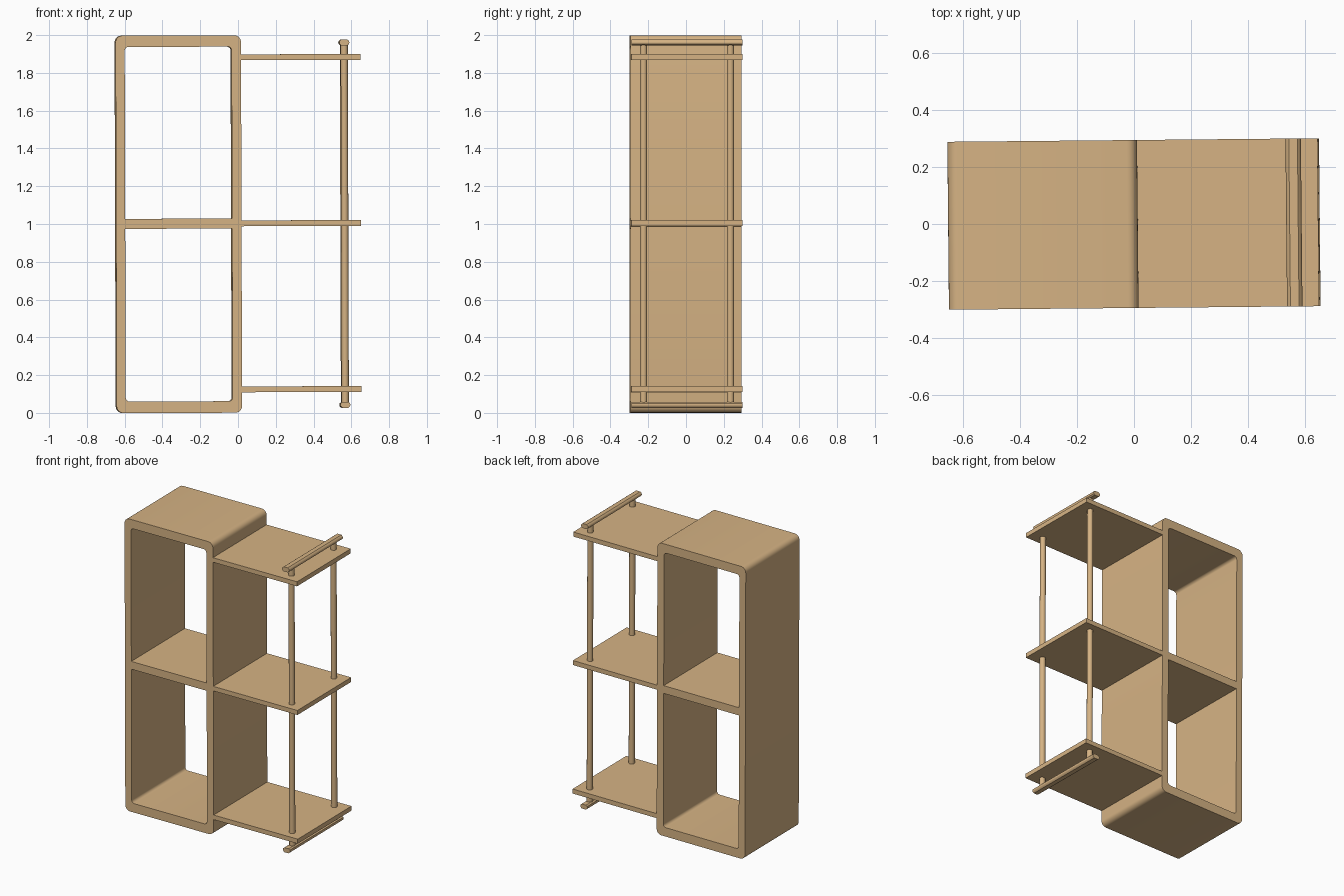
import bpy, bmesh, math
from mathutils import Matrix, Vector

if "Cube" in bpy.data.objects:
    bpy.data.objects.remove(bpy.data.objects["Cube"])

wood = bpy.data.materials.new("light_wood")
wood.diffuse_color = (0.67, 0.45, 0.23, 1)
wood.use_nodes = True
wood.node_tree.nodes["Principled BSDF"].inputs["Base Color"].default_value = wood.diffuse_color

D = 0.294  # half depth
# the whole unit stands very slightly turned and tilted
PIVOT = Vector((0, 0, 1))
TURN = (Matrix.Translation(PIVOT) @ Matrix.Rotation(0.0095, 4, 'Z')
        @ Matrix.Rotation(-0.003, 4, 'Y') @ Matrix.Translation(-PIVOT))


def finish(name, bm):
    bmesh.ops.recalc_face_normals(bm, faces=bm.faces)
    bm.transform(TURN)
    me = bpy.data.meshes.new(name)
    bm.to_mesh(me)
    bm.free()
    me.materials.append(wood)
    ob = bpy.data.objects.new(name, me)
    bpy.context.collection.objects.link(ob)
    bpy.ops.object.select_all(action='DESELECT')
    ob.select_set(True)
    bpy.context.view_layer.objects.active = ob
    bpy.ops.object.shade_smooth_by_angle(angle=math.radians(35))
    return ob


def box(name, x0, x1, z0, z1):
    bm = bmesh.new()
    m = (Matrix.Translation(((x0 + x1) / 2, 0, (z0 + z1) / 2))
         @ Matrix.Diagonal((x1 - x0, 2 * D, z1 - z0, 1)))
    bmesh.ops.create_cube(bm, size=1, matrix=m)
    finish(name, bm)


def rounded_rect(x0, x1, z0, z1, r, n=6):
    pts = []
    for i, (cx, cz) in enumerate([(x1 - r, z1 - r), (x0 + r, z1 - r),
                                  (x0 + r, z0 + r), (x1 - r, z0 + r)]):
        for k in range(n + 1):
            a = math.pi / 2 * (i + k / n)
            pts.append((cx + r * math.cos(a), cz + r * math.sin(a)))
    return pts


# rounded box frame, open front and back
bm = bmesh.new()
outer = rounded_rect(-0.648, 0.016, 0.001, 1.999, 0.036)
inner = rounded_rect(-0.600, -0.034, 0.062, 1.939, 0.02)
rings = [[bm.verts.new((x, y, z)) for x, z in pts]
         for pts, y in ((outer, -D), (outer, D), (inner, D), (inner, -D))]
for a in range(4):
    p, q = rings[a], rings[(a + 1) % 4]
    for i in range(len(p)):
        j = (i + 1) % len(p)
        bm.faces.new((p[i], p[j], q[j], q[i]))
finish("box_frame", bm)

# shelf inside the frame
box("inner_shelf", -0.600, -0.034, 0.976, 1.029)

# three side shelves
for label, z in (("bottom", 0.109), ("middle", 0.988), ("top", 1.867)):
    box(label + "_side_shelf", 0.016, 0.648, z, z + 0.031)

# round posts through the shelves
for label, y in (("front", -0.23), ("back", 0.23)):
    bm = bmesh.new()
    bmesh.ops.create_cone(bm, cap_ends=True, segments=24, radius1=0.019, radius2=0.019,
                          depth=1.91, matrix=Matrix.Translation((0.563, y, 1.0)))
    finish(label + "_post", bm)

# rounded rails across the post ends, mirrored top and bottom
half = [(0.016, 0.944), (0.025, 0.951), (0.027, 0.959), (0.024, 0.968), (0.015, 0.975)]
profile = half + [(-x, z) for x, z in reversed(half)]
for label, s in (("top", 1), ("bottom", -1)):
    bm = bmesh.new()
    f = bm.faces.new([bm.verts.new((0.563 + x, -D, 1 + s * z)) for x, z in profile])
    ext = bmesh.ops.extrude_face_region(bm, geom=[f], use_keep_orig=True)
    bmesh.ops.translate(bm, vec=(0, 2 * D, 0),
                        verts=[v for v in ext["geom"] if isinstance(v, bmesh.types.BMVert)])
    finish(label + "_rail", bm)
